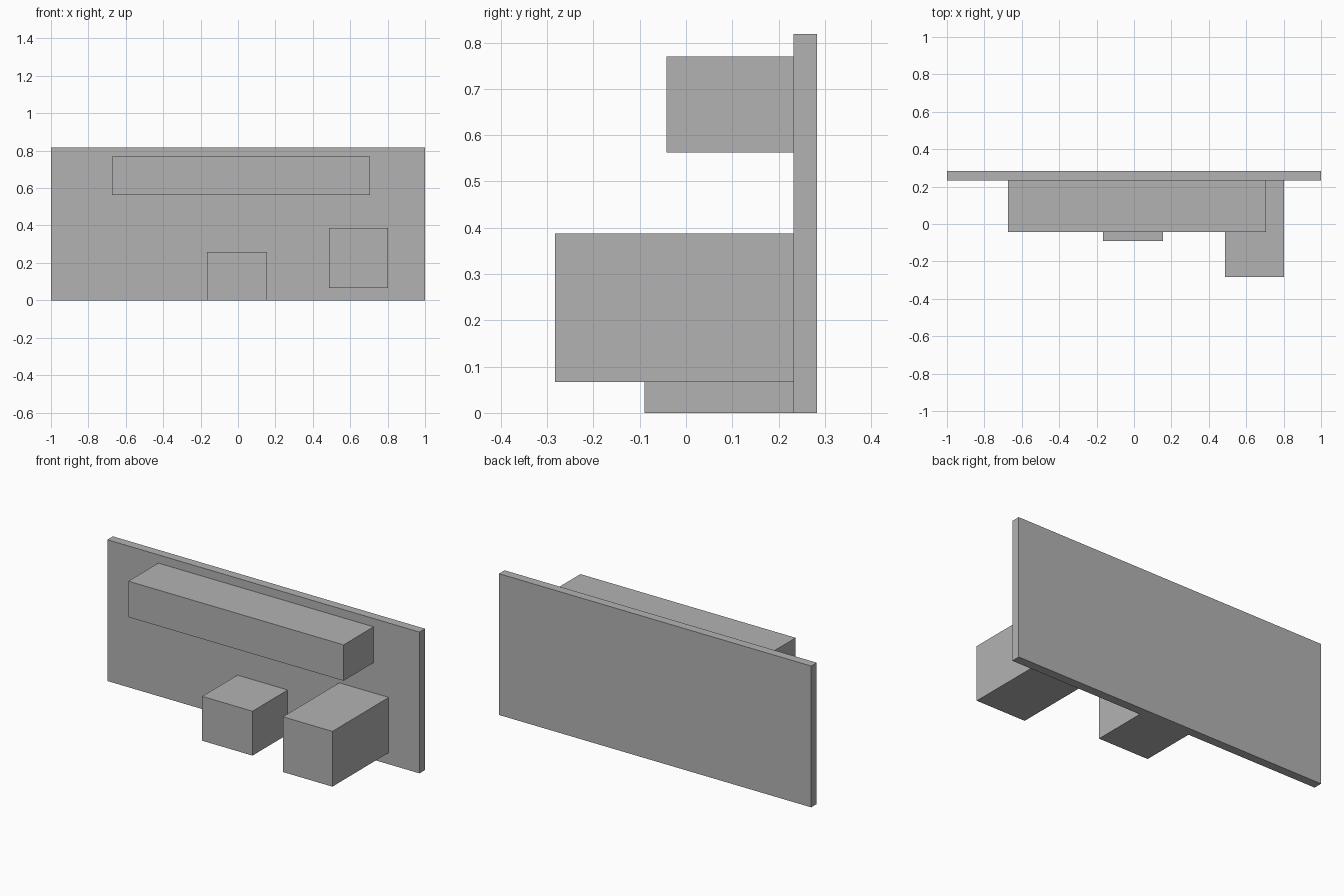
import bpy

default = bpy.data.objects.get("Cube")
if default:
    bpy.data.objects.remove(default, do_unlink=True)

# One plain grey for every part
grey = bpy.data.materials.new("plain grey")
grey.use_nodes = True
colour = (0.45, 0.45, 0.45, 1)
grey.diffuse_color = colour
grey.node_tree.nodes["Principled BSDF"].inputs["Base Color"].default_value = colour


def box(name, x, y, z):
    """Box spanning the given (low, high) range on each axis."""
    spans = (x, y, z)
    bpy.ops.mesh.primitive_cube_add(size=1, location=[(a + b) / 2 for a, b in spans])
    obj = bpy.context.object
    obj.name = name
    obj.scale = [b - a for a, b in spans]
    bpy.ops.object.transform_apply(location=False, rotation=False, scale=True)
    obj.data.materials.append(grey)
    return obj


wall_front = 0.232

# Upright back panel
box("back_panel", (-1, 1), (wall_front, 0.283), (0, 0.818))
# Long shelf unit near the top
box("wall_cabinet", (-0.673, 0.706), (-0.042, wall_front), (0.562, 0.77))
# Low block on the ground
box("floor_block", (-0.166, 0.156), (-0.09, wall_front), (0, 0.257))
# Deep block raised off the ground
box("raised_block", (0.486, 0.803), (-0.283, wall_front), (0.067, 0.387))
